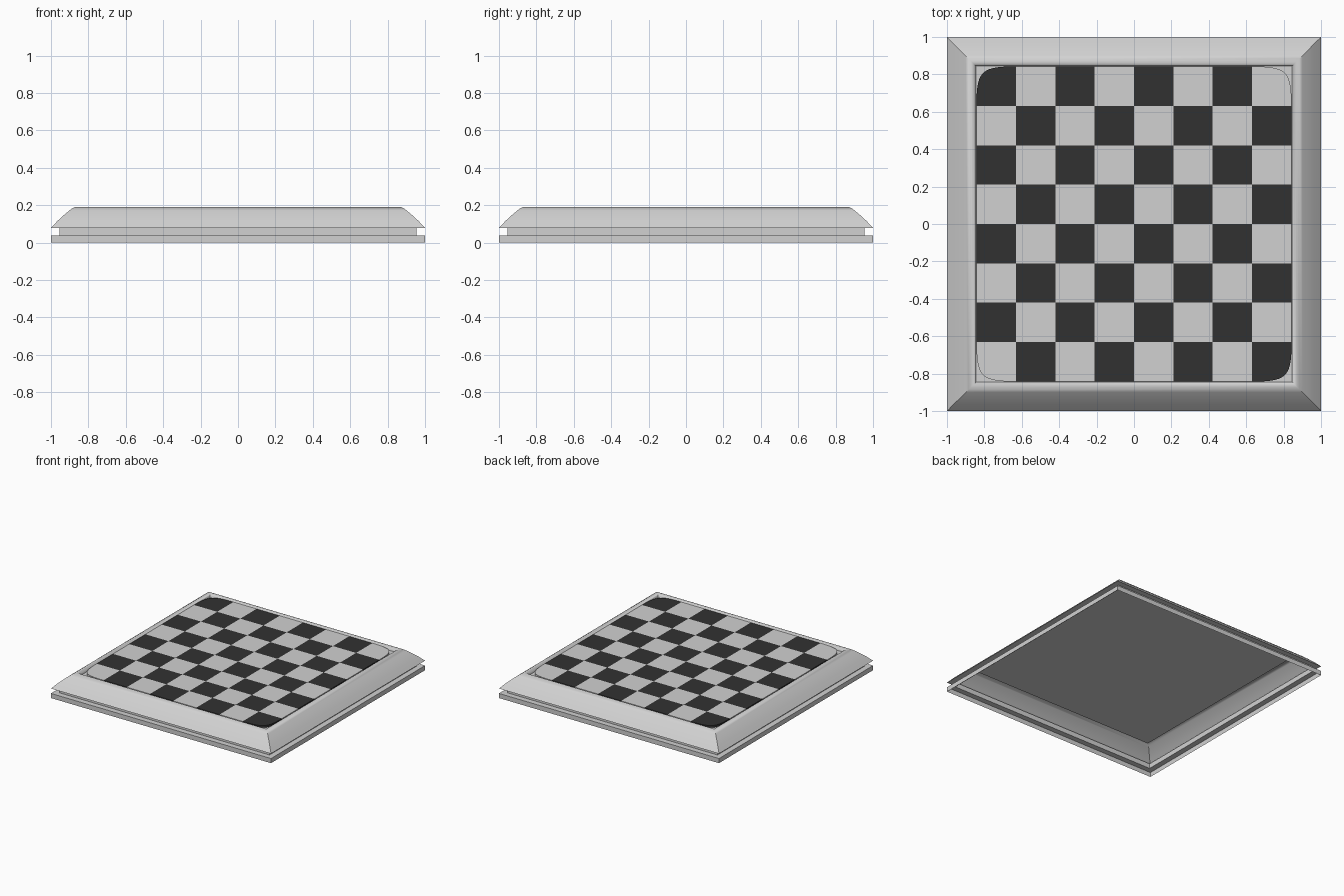
import bpy, bmesh, math

if "Cube" in bpy.data.objects:
    bpy.data.objects.remove(bpy.data.objects["Cube"])


def material(name, v):
    m = bpy.data.materials.new(name)
    m.diffuse_color = (v, v, v, 1)
    m.use_nodes = True
    m.node_tree.nodes["Principled BSDF"].inputs["Base Color"].default_value = m.diffuse_color
    return m


def add_object(name, bm, mats):
    mesh = bpy.data.meshes.new(name)
    bm.to_mesh(mesh)
    bm.free()
    for m in mats:
        mesh.materials.append(m)
    ob = bpy.data.objects.new(name, mesh)
    bpy.context.collection.objects.link(ob)
    return ob


light = material("light_grey", 0.64)
dark = material("dark_grey", 0.031)

# Mitred frame: a hollow shell swept round a square, (half width, height)
profile = [(1, 0), (1, 0.038), (0.955, 0.038), (0.955, 0.078), (1, 0.078),
           (0.965, 0.116), (0.93, 0.148), (0.9, 0.173), (0.885, 0.184),
           (0.872, 0.19), (0.862, 0.19), (0.853, 0.186), (0.847, 0.179),
           (0.844, 0.165)]
bm = bmesh.new()
rings = [[bm.verts.new((sx * r, sy * r, z))
          for sx, sy in ((-1, -1), (1, -1), (1, 1), (-1, 1))]
         for r, z in profile]
for a, b in zip(rings, rings[1:]):
    for c in range(4):
        d = (c + 1) % 4
        bm.faces.new((a[c], a[d], b[d], b[c]))
# Floor panel closing the frame under the playing surface
bm.faces.new(rings[-1])
frame = add_object("frame", bm, [light])
bpy.context.view_layer.objects.active = frame
frame.select_set(True)
bpy.ops.object.shade_smooth_by_angle(angle=math.radians(35))

# Chequered playing surface; subdivision rounds its four corners
half, n = 0.842, 8
step = 2 * half / n
bm = bmesh.new()
grid = [[bm.verts.new((-half + i * step, -half + j * step, 0.184))
         for j in range(n + 1)] for i in range(n + 1)]
for i in range(n):
    for j in range(n):
        f = bm.faces.new((grid[i][j], grid[i + 1][j],
                          grid[i + 1][j + 1], grid[i][j + 1]))
        f.material_index = (i + j) % 2
board = add_object("playing_surface", bm, [light, dark])
sub = board.modifiers.new("round_corners", 'SUBSURF')
sub.levels = sub.render_levels = 3
solid = board.modifiers.new("thickness", 'SOLIDIFY')
solid.thickness = 0.017
solid.offset = -1
